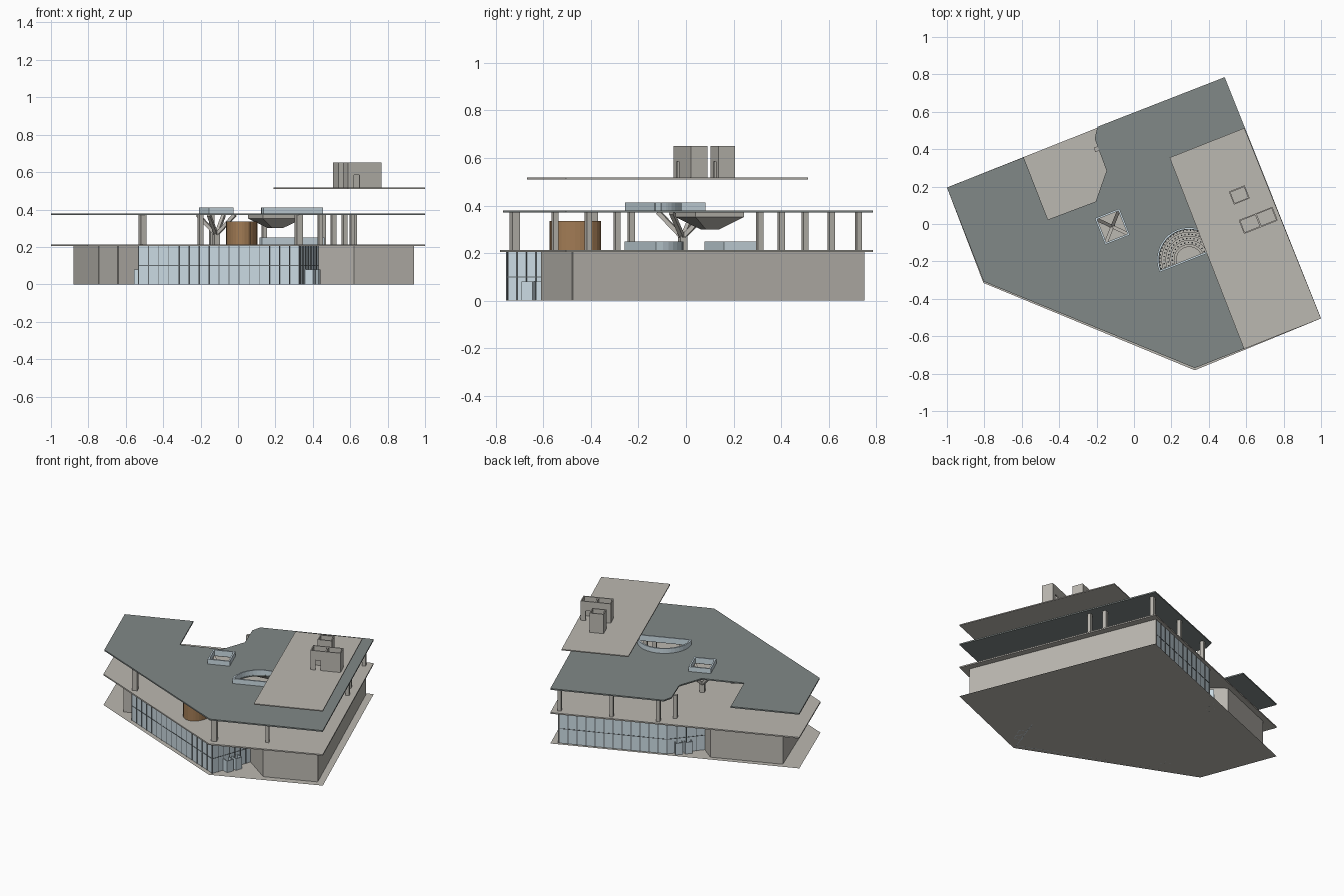
import bpy, bmesh, math
from mathutils import Vector, Matrix

if "Cube" in bpy.data.objects:
    bpy.data.objects.remove(bpy.data.objects["Cube"])

ANG = math.atan2(0.59, 1.485)          # plan rotation of the building grid
U = Vector((math.cos(ANG), math.sin(ANG)))
V = Vector((-U.y, U.x))

def mat(name, r, g, b):
    m = bpy.data.materials.new(name)
    m.diffuse_color = (r, g, b, 1)
    m.use_nodes = True
    m.node_tree.nodes["Principled BSDF"].inputs["Base Color"].default_value = m.diffuse_color
    return m

STONE = mat("warm_stone", 0.50, 0.48, 0.44)
ROOF = mat("roof_grey_green", 0.22, 0.25, 0.245)
GLASS = mat("pale_glass", 0.60, 0.71, 0.77)
FRAME = mat("frame_grey", 0.13, 0.15, 0.16)
WOOD = mat("timber", 0.36, 0.20, 0.09)

def finish(bm, name, m):
    bmesh.ops.recalc_face_normals(bm, faces=bm.faces)
    me = bpy.data.meshes.new(name)
    bm.to_mesh(me)
    bm.free()
    ob = bpy.data.objects.new(name, me)
    bpy.context.collection.objects.link(ob)
    me.materials.append(m)
    return ob

def prism(name, pts, z0, z1, m):
    bm = bmesh.new()
    f = bm.faces.new([bm.verts.new((x, y, z0)) for x, y in pts])
    if z1 > z0:
        r = bmesh.ops.extrude_face_region(bm, geom=[f])
        bmesh.ops.translate(bm, vec=(0, 0, z1 - z0),
                            verts=[v for v in r["geom"] if isinstance(v, bmesh.types.BMVert)])
    return finish(bm, name, m)

def add_box(bm, c, size, ang=ANG):
    M = Matrix.Translation(c) @ Matrix.Rotation(ang, 4, 'Z') @ Matrix.Diagonal((*size, 1))
    bmesh.ops.create_cube(bm, size=1, matrix=M)

def wall(name, path, z0, z1, t, m, closed=False):
    bm = bmesh.new()
    pts = [Vector(p) for p in path]
    for a, b in zip(pts, pts[1:] + (pts[:1] if closed else [])):
        d, c = b - a, (a + b) / 2
        add_box(bm, (c.x, c.y, (z0 + z1) / 2), (d.length + t * 0.5, t, z1 - z0), math.atan2(d.y, d.x))
    return finish(bm, name, m)

def glazing(name, path, step, z1=0.205, rail=0.1):
    wall(name + "_panes", path, 0, z1, 0.004, GLASS)
    wall(name + "_rail", path, rail - 0.002, rail + 0.002, 0.008, FRAME)
    bm = bmesh.new()
    for a, b in zip(path, path[1:]):
        a, b = Vector(a), Vector(b)
        d = b - a
        n = max(1, round(d.length / step))
        for i in range(n + 1):
            p = a + d * i / n
            add_box(bm, (p.x, p.y, z1 / 2), (0.004, 0.010, z1), math.atan2(d.y, d.x))
    finish(bm, name + "_mullions", FRAME)

def arc(c, r, a0=0.0, a1=math.pi, n=20):
    return [tuple(Vector(c) + U * r * math.cos(a0 + (a1 - a0) * i / n)
                  + V * r * math.sin(a0 + (a1 - a0) * i / n)) for i in range(n + 1)]

def rect(c, hu, hv):
    return [tuple(Vector(c) + U * hu * i + V * hv * j) for i, j in ((-1, -1), (1, -1), (1, 1), (-1, 1))]

def cut(ob, pts):
    c = prism("cutter", pts, 0.15, 0.5, STONE)
    md = ob.modifiers.new("opening", 'BOOLEAN')
    md.operation, md.object, md.solver = 'DIFFERENCE', c, 'EXACT'
    bpy.context.view_layer.objects.active = ob
    bpy.ops.object.modifier_apply(modifier=md.name)
    bpy.data.objects.remove(c)

# stacked plates: ground, first floor, main roof, raised plate
site = [(-1, .195), (-.805, -.315), (.325, -.782), (1, -.505), (.485, .785)]
prism("ground", site, 0, 0, STONE)
floor = prism("upper_floor", site, 0.205, 0.214, STONE)
roof = prism("main_roof", [(-1, .195), (-.803, -.308), (.325, -.770), (1, -.505), (.485, .785),
             (-.195, .52), (-.21, .457), (-.147, .285), (-.205, .12), (-.46, .024), (-.59, .357)],
             0.37, 0.379, ROOF)
prism("raised_plate", [(.59, .513), (.19, .355), (.588, -.668), (1, -.505)], 0.510, 0.517, STONE)

HALL, PIT = (.295, -.19), (-.116, -.014)
cut(floor, arc(HALL, .17))
cut(roof, arc(HALL, .16))
cut(roof, rect(PIT, .063, .068))

# roof lights
wall("half_round_rooflight", arc(HALL, .167), 0.375, 0.412, 0.010, GLASS, True)
wall("square_rooflight", rect(PIT, .066, .071), 0.375, 0.412, 0.010, GLASS, True)

# ground floor walls
wall("east_walls", [(.43, -.47), (.62, -.603), (.935, -.475), (.445, .745)], 0, 0.206, 0.012, STONE)
wall("west_walls", [(-.36, .3), (-.45, .37), (-.873, .2), (-.74, -.16), (-.64, -.32), (-.5, -.25)],
     0, 0.206, 0.012, STONE)
glazing("front_glass", [(-.5, -.25), (-.53, -.395), (.33, -.75)], 0.06)
glazing("entry_glass", [(.33, -.75), (.43, -.47)], 0.045)
glazing("back_glass", [(.445, .745), (-.2, .49), (-.36, .3)], 0.06)

# entrance lobbies
for i, (x, y, a) in enumerate([(.385, -.66, 1.22), (.41, -.60, 1.22), (-.25, .44, .87),
                               (-.29, .395, .87), (-.527, -.32, 1.4)]):
    c, d, e = Vector((x, y)), Vector((math.cos(a), math.sin(a))), Vector((-math.sin(a), math.cos(a)))
    pts = [tuple(c + d * p * .022 + e * q * .024) for p, q in ((-1, -1), (1, -1), (1, 1), (-1, 1))]
    wall(f"entrance_lobby_{i + 1}", pts, 0, 0.08, 0.004, GLASS, True)

# half-round tiered hall with small seats, seen through the roof light
for k in range(4):
    r0 = .08 + .022 * k
    prism(f"hall_tier_{k + 1}", arc(HALL, r0 + .022) + arc(HALL, r0)[::-1], 0, 0.03 + .03 * k, STONE)
bm = bmesh.new()
for k in range(4):
    r, n = .091 + .022 * k, 14 + 4 * k
    for i in range(n):
        a = math.pi * (i + .5) / n
        p = Vector(HALL) + U * r * math.cos(a) + V * r * math.sin(a)
        add_box(bm, (p.x, p.y, .036 + .03 * k), (.007, .007, .012), ANG + a)
finish(bm, "hall_seats", FRAME)
prism("hall_stage", arc(HALL, .07), 0, 0.02, STONE)

# glass railings on the upper floor
wall("hall_railing", arc(HALL, .178), 0.214, 0.25, 0.004, GLASS, True)
wall("stair_railing", rect((.26, .20), .11, .085), 0.214, 0.25, 0.004, GLASS, True)

# curved timber room
timber = [(.02 + .08 * math.cos(t), -.465 + .105 * math.sin(t))
          for t in [2 * math.pi * i / 32 for i in range(32)]]
wall("timber_room", timber, 0.214, 0.335, 0.006, WOOD, True)

# columns between floor and roof
bm = bmesh.new()
for x, y, w in [(.325, -.72, .034), (.61, -.55, .022), (-.51, -.39, .032), (.455, .725, .024),
                (.14, .61, .024), (-.14, .5, .024), (-.2, .40, .024), (.51, -.29, .024),
                (.57, .40, .024), (.62, .31, .024), (.44, -.29, .024), (-.2, -.23, .024),
                (.32, -.41, .024)]:
    add_box(bm, (x, y, .292), (w, w, .16))
finish(bm, "columns", STONE)

# branching column under the square light
bm = bmesh.new()
add_box(bm, (*PIT, .243), (.03, .03, .06))
for x, y in rect(PIT, .075, .08):
    foot, top = Vector((*PIT, .265)), Vector((x, y, .372))
    d = top - foot
    M = Matrix.Translation((foot + top) / 2) @ d.to_track_quat('Z', 'Y').to_matrix().to_4x4()
    bmesh.ops.create_cube(bm, size=1, matrix=M @ Matrix.Diagonal((.018, .018, d.length, 1)))
finish(bm, "branching_column", STONE)

# tapered soffit hung below the roof
bm = bmesh.new()
rings = [[bm.verts.new((x, y, z)) for x, y in rect((.2, .10), hu, hv)]
         for hu, hv, z in ((.03, .03, .30), (.115, .11, .352), (.115, .11, .37))]
for lo, hi in zip(rings, rings[1:]):
    for i in range(4):
        bm.faces.new((lo[i], lo[(i + 1) % 4], hi[(i + 1) % 4], hi[i]))
bm.faces.new(rings[0])
bm.faces.new(rings[-1])
finish(bm, "tapered_soffit", STONE)

# open-topped lift shafts with doorways, side = direction the door faces
def shaft(name, c, hu, hv, side):
    c = Vector(c)
    P = lambda i, j: tuple(c + U * hu * i + V * hv * j)
    s = side
    wall(name + "_walls", [P(-.4, s), P(-1, s), P(-1, -s), P(1, -s), P(1, s), P(.4, s)], 0.515, 0.65, 0.007, STONE)
    wall(name + "_lintel", [P(-.4, s), P(.4, s)], 0.585, 0.65, 0.007, STONE)

shaft("lift_shaft_1", (.563, .155), .042, .034, -1)
shaft("lift_shaft_2", (.620, .002), .046, .036, -1)
shaft("lift_shaft_3", (.708, .037), .046, .036, 1)
